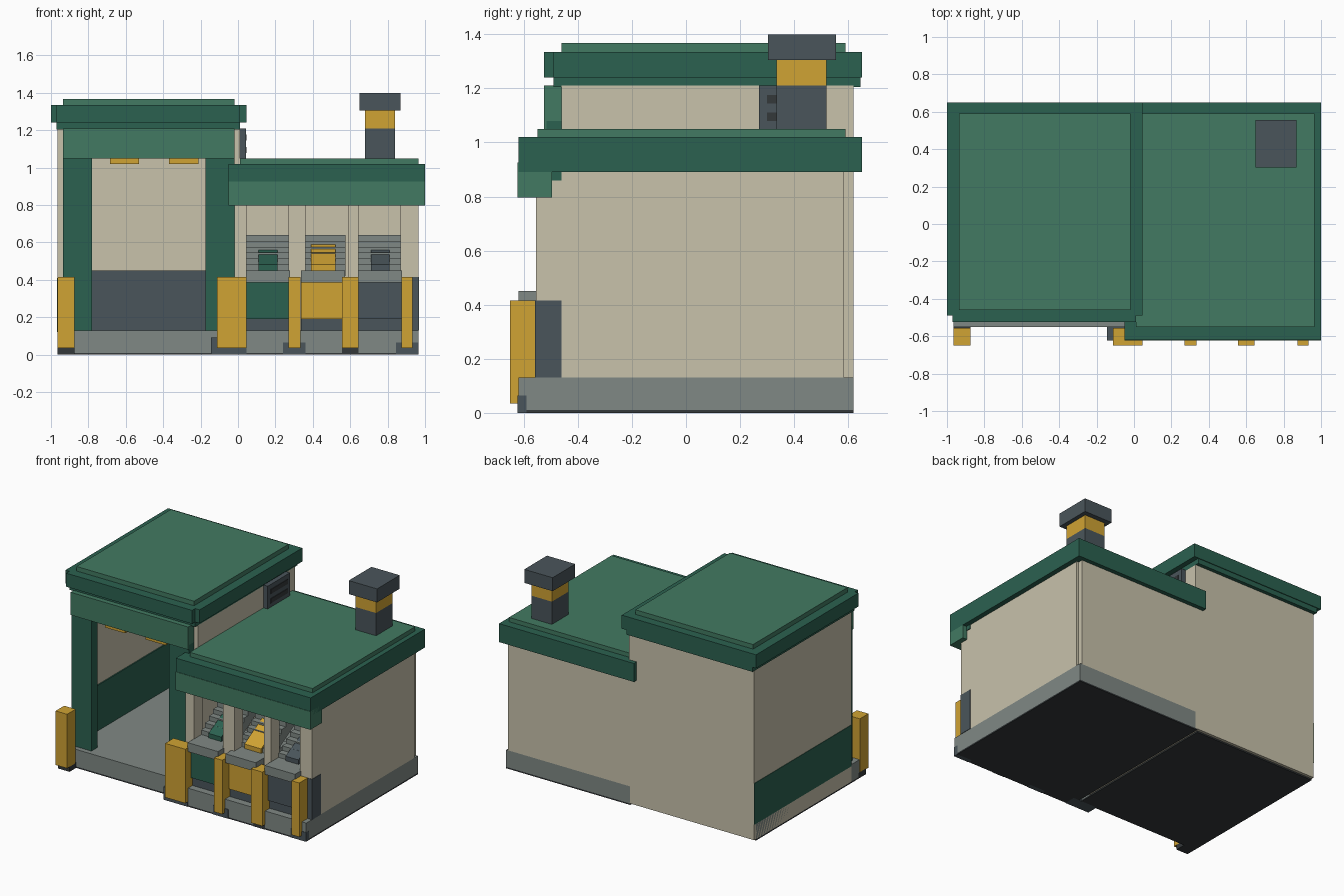
import bpy
import bmesh
from mathutils import Vector


def material(name, hex_rgb):
    # sRGB hex to linear colour
    c = [int(hex_rgb[i:i + 2], 16) / 255 for i in (0, 2, 4)]
    c = [v / 12.92 if v < 0.04 else ((v + 0.055) / 1.055) ** 2.4 for v in c]
    m = bpy.data.materials.new(name)
    m.diffuse_color = (*c, 1)
    return m


GREEN = material("dark_green", "2B6150")
LIGHT = material("light_green", "427A62")
CREAM = material("cream", "C8C2AB")
DARK = material("slate", "4A555B")
BLACK = material("charcoal", "34383A")
GREY = material("concrete", "808985")
GOLD = material("gold", "D0A333")


def add_mesh(name, bm, mat):
    bmesh.ops.recalc_face_normals(bm, faces=bm.faces)
    me = bpy.data.meshes.new(name)
    bm.to_mesh(me)
    bm.free()
    me.materials.append(mat)
    ob = bpy.data.objects.new(name, me)
    bpy.context.collection.objects.link(ob)
    return ob


def box(name, mat, x0, x1, y0, y1, z0, z1):
    bm = bmesh.new()
    bmesh.ops.create_cube(bm, size=1)
    for v in bm.verts:
        v.co = Vector((x0 if v.co.x < 0 else x1, y0 if v.co.y < 0 else y1, z0 if v.co.z < 0 else z1))
    return add_mesh(name, bm, mat)


def extrude_yz(name, mat, points, x0, x1):
    # side profile (y, z) stretched along x
    bm = bmesh.new()
    face = bm.faces.new([bm.verts.new((x0, y, z)) for y, z in points])
    ext = bmesh.ops.extrude_face_region(bm, geom=[face])
    bmesh.ops.translate(bm, vec=(x1 - x0, 0, 0),
                        verts=[g for g in ext["geom"] if isinstance(g, bmesh.types.BMVert)])
    return add_mesh(name, bm, mat)


# Floors and undersides
box("bay_floor", GREY, -0.965, -0.02, -0.55, 0.60, 0.01, 0.13)
box("shop_floor", GREY, 0.0, 0.965, -0.62, 0.62, 0.01, 0.13)
box("bay_underside", BLACK, -0.965, -0.02, -0.55, 0.60, 0, 0.01)
box("shop_underside", BLACK, 0.0, 0.965, -0.62, 0.62, 0, 0.01)

# Tall bay walls
box("bay_left_wall", CREAM, -0.965, -0.93, -0.46, 0.62, 0.01, 1.21)
box("bay_right_wall", CREAM, -0.02, 0.01, -0.46, 0.62, 0.01, 1.21)
box("bay_back_wall", CREAM, -0.93, -0.02, 0.585, 0.62, 0.01, 1.21)
box("bay_outer_band", GREEN, -0.968, -0.964, -0.46, 0.62, 0.12, 0.41)
box("bay_left_band", GREEN, -0.931, -0.922, -0.46, 0.585, 0.13, 0.45)
box("bay_right_band", GREEN, -0.028, -0.019, -0.46, 0.585, 0.13, 0.45)
box("bay_back_band", DARK, -0.922, -0.028, 0.575, 0.586, 0.13, 0.45)

# Tall bay door frame
box("left_jamb", GREEN, -0.935, -0.78, -0.515, -0.45, 0.13, 1.08)
box("right_jamb", GREEN, -0.175, -0.02, -0.515, -0.45, 0.13, 1.08)
box("door_lintel", LIGHT, -0.935, -0.02, -0.525, -0.46, 1.05, 1.21)
for x in (-0.607, -0.29):
    box("bay_lamp", GOLD, x - 0.078, x + 0.078, -0.50, -0.44, 1.02, 1.06)

# Tall bay roof
box("bay_roof_lip", GREEN, -0.97, 0.01, -0.49, 0.645, 1.205, 1.24)
box("bay_roof_band", GREEN, -1.0, 0.045, -0.49, 0.65, 1.24, 1.335)
box("bay_roof_front", GREEN, -0.97, 0.01, -0.525, -0.48, 1.24, 1.335)
box("bay_roof_panel", LIGHT, -0.935, -0.02, -0.46, 0.59, 1.33, 1.367)

# Wall vent
box("vent", DARK, 0.005, 0.042, 0.27, 0.52, 1.05, 1.21)
for z in (1.095, 1.16):
    box("vent_slot", BLACK, 0.04, 0.046, 0.30, 0.49, z - 0.016, z + 0.016)

# Low shop walls and pillars
box("shop_right_wall", CREAM, 0.93, 0.965, -0.47, 0.585, 0.13, 0.89)
box("shop_back_wall", CREAM, 0.0, 0.95, 0.585, 0.62, 0.13, 0.89)
for x0, x1 in ((-0.02, 0.045), (0.27, 0.36), (0.59, 0.645), (0.87, 0.965)):
    box("pillar", CREAM, x0, x1, -0.555, -0.46, 0.13, 0.89)
box("corner_pillar_base", DARK, 0.865, 0.968, -0.558, -0.46, 0.13, 0.415)

# Low shop roof
box("shop_roof_band", GREEN, -0.05, 1.0, -0.62, 0.65, 0.89, 1.02)
box("shop_roof_panel", LIGHT, 0.01, 0.965, -0.55, 0.59, 1.01, 1.05)
box("shop_fascia", LIGHT, -0.05, 1.0, -0.623, -0.495, 0.797, 0.925)
box("fascia_bracket", GREEN, -0.03, 0.97, -0.50, -0.46, 0.86, 0.90)

# Chimney
box("chimney_base", DARK, 0.68, 0.84, 0.335, 0.52, 1.03, 1.21)
box("chimney_band", GOLD, 0.68, 0.84, 0.335, 0.52, 1.21, 1.305)
box("chimney_cap", DARK, 0.65, 0.87, 0.303, 0.555, 1.305, 1.40)

# Three counters, each with a stepped chute and coloured slide
STEPS, Y0, Y1, Z0, Z1 = 6, -0.47, -0.20, 0.45, 0.64
dy, dz = (Y1 - Y0) / STEPS, (Z1 - Z0) / STEPS
for cx, mat, half, top in ((0.16, GREEN, 0.05, 0.57), (0.455, GOLD, 0.065, 0.60), (0.76, DARK, 0.05, 0.57)):
    box("counter_plinth", DARK, cx - 0.117, cx + 0.117, -0.57, -0.25, 0.13, 0.19)
    box("counter_body", mat, cx - 0.117, cx + 0.117, -0.585, -0.25, 0.19, 0.39)
    box("counter_top", GREY, cx - 0.118, cx + 0.118, -0.62, -0.25, 0.387, 0.45)
    profile = [(Y0, Z0 - 0.03)]
    for i in range(STEPS):
        profile += [(Y0 + i * dy, Z0 + (i + 1) * dz), (Y0 + (i + 1) * dy, Z0 + (i + 1) * dz)]
    profile += [(Y1, Z1 - 0.09), (Y0 + dy, Z0 - 0.03)]
    extrude_yz("chute_steps", GREY, profile, cx - 0.12, cx + 0.12)
    run = (top - Z0) * dy / dz
    slide = [(Y0 - 0.015, Z0), (Y0 - 0.015, Z0 + dz), (Y0 - 0.015 + run, top), (Y0 + run, top - 0.05), (Y0 + 0.03, Z0)]
    extrude_yz("chute_slide", mat, slide, cx - half, cx + half)

# Guard posts and their feet
for x0, x1 in ((-0.965, -0.875), (-0.112, 0.045), (0.27, 0.333), (0.557, 0.645), (0.873, 0.932)):
    box("guard_post", GOLD, x0, x1, -0.65, -0.555, 0.035, 0.415)
for x0, x1, z in ((-0.965, -0.875, 0.04), (-0.145, 0.045, 0.092), (0.24, 0.36, 0.065),
                  (0.557, 0.645, 0.04), (0.845, 0.966, 0.065)):
    box("post_foot", BLACK if z < 0.05 else DARK, x0, x1, -0.623, -0.59 if x0 > 0 else -0.54, 0, z)
